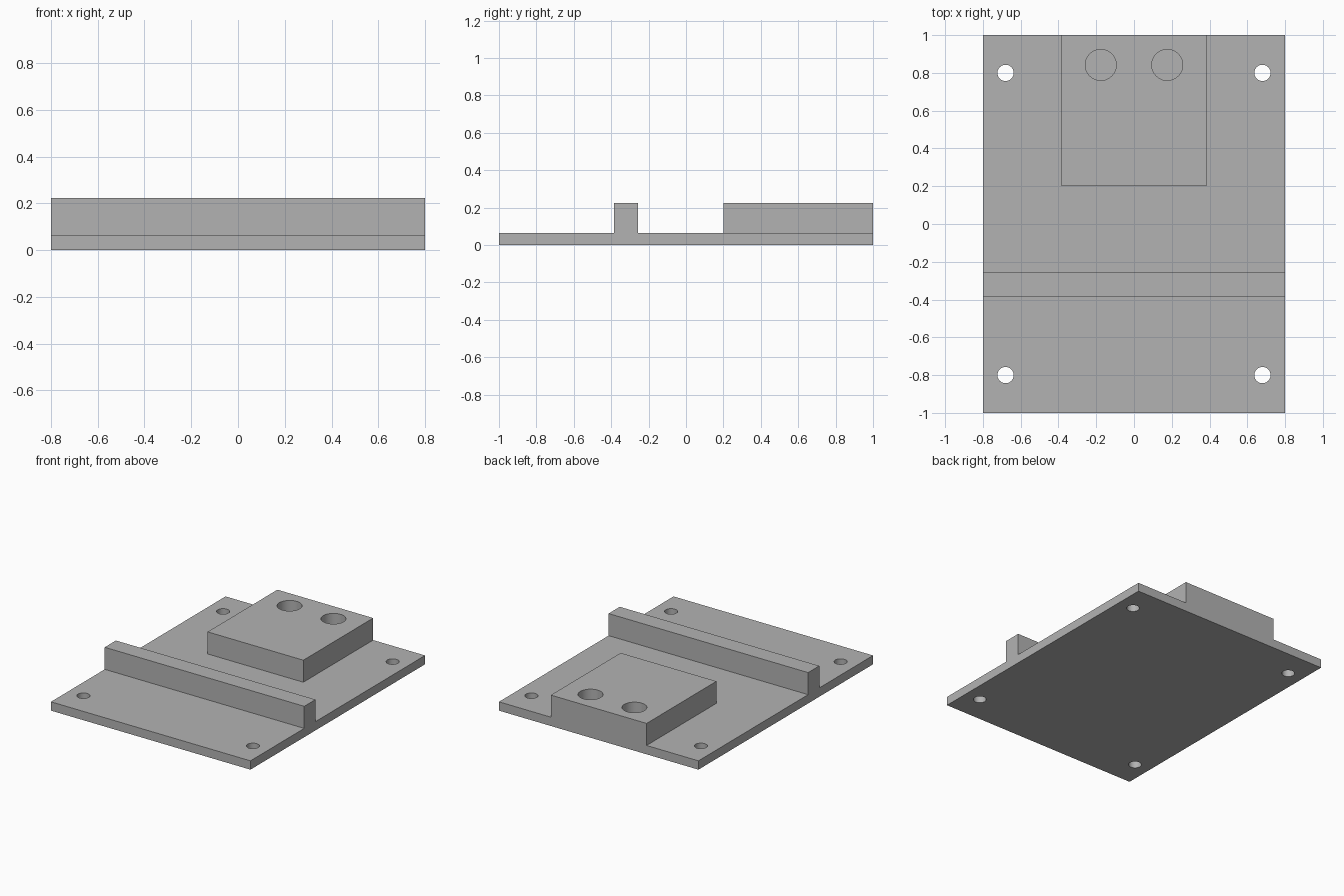
import bpy
import math

cube = bpy.data.objects.get("Cube")
if cube:
    bpy.data.objects.remove(cube, do_unlink=True)

PLATE_TOP = 0.064
TOP = 0.224

grey = bpy.data.materials.new("plain_grey")
grey.use_nodes = True
colour = (0.45, 0.45, 0.45, 1)
grey.diffuse_color = colour
grey.node_tree.nodes["Principled BSDF"].inputs["Base Color"].default_value = colour


def box(name, x, y, z):
    """Box spanning the given (low, high) ranges."""
    ranges = (x, y, z)
    bpy.ops.mesh.primitive_cube_add(size=1, location=[(a + b) / 2 for a, b in ranges])
    ob = bpy.context.object
    ob.name = name
    ob.scale = [b - a for a, b in ranges]
    bpy.ops.object.transform_apply(location=True, rotation=False, scale=True)
    ob.data.materials.append(grey)
    return ob


def hole(name, x, y, radius, low, high):
    """Upright cylinder used as a cutter."""
    bpy.ops.mesh.primitive_cylinder_add(vertices=48, radius=radius, depth=high - low,
                                        location=(x, y, (low + high) / 2))
    ob = bpy.context.object
    ob.name = name
    ob.hide_render = True
    ob.data.materials.append(grey)
    return ob


def combine(target, tool, operation):
    """Apply a boolean and discard the tool."""
    mod = target.modifiers.new(operation.lower(), 'BOOLEAN')
    mod.operation = operation
    mod.solver = 'EXACT'
    mod.object = tool
    bpy.ops.object.select_all(action='DESELECT')
    bpy.context.view_layer.objects.active = target
    target.select_set(True)
    bpy.ops.object.modifier_apply(modifier=mod.name)
    bpy.data.objects.remove(tool, do_unlink=True)


# Base plate with the cross rail and rear block fused on
plate = box("mounting_plate", (-0.8, 0.8), (-1, 1), (0, PLATE_TOP))
rail = box("cross_rail", (-0.8, 0.8), (-0.384, -0.256), (PLATE_TOP, TOP))
block = box("rear_block", (-0.384, 0.384), (0.2, 1), (PLATE_TOP, TOP))
for part in (rail, block):
    combine(plate, part, 'UNION')

# Corner through holes and blind holes in the block
for side in (-1, 1):
    for end in (-1, 1):
        combine(plate, hole("corner_hole", side * 0.68, end * 0.8, 0.043, -0.1, 0.15),
                'DIFFERENCE')
    combine(plate, hole("block_hole", side * 0.176, 0.842, 0.082, PLATE_TOP, 0.3),
            'DIFFERENCE')

# Smooth hole walls, sharp edges elsewhere
bpy.ops.object.shade_smooth_by_angle(angle=math.radians(30))
